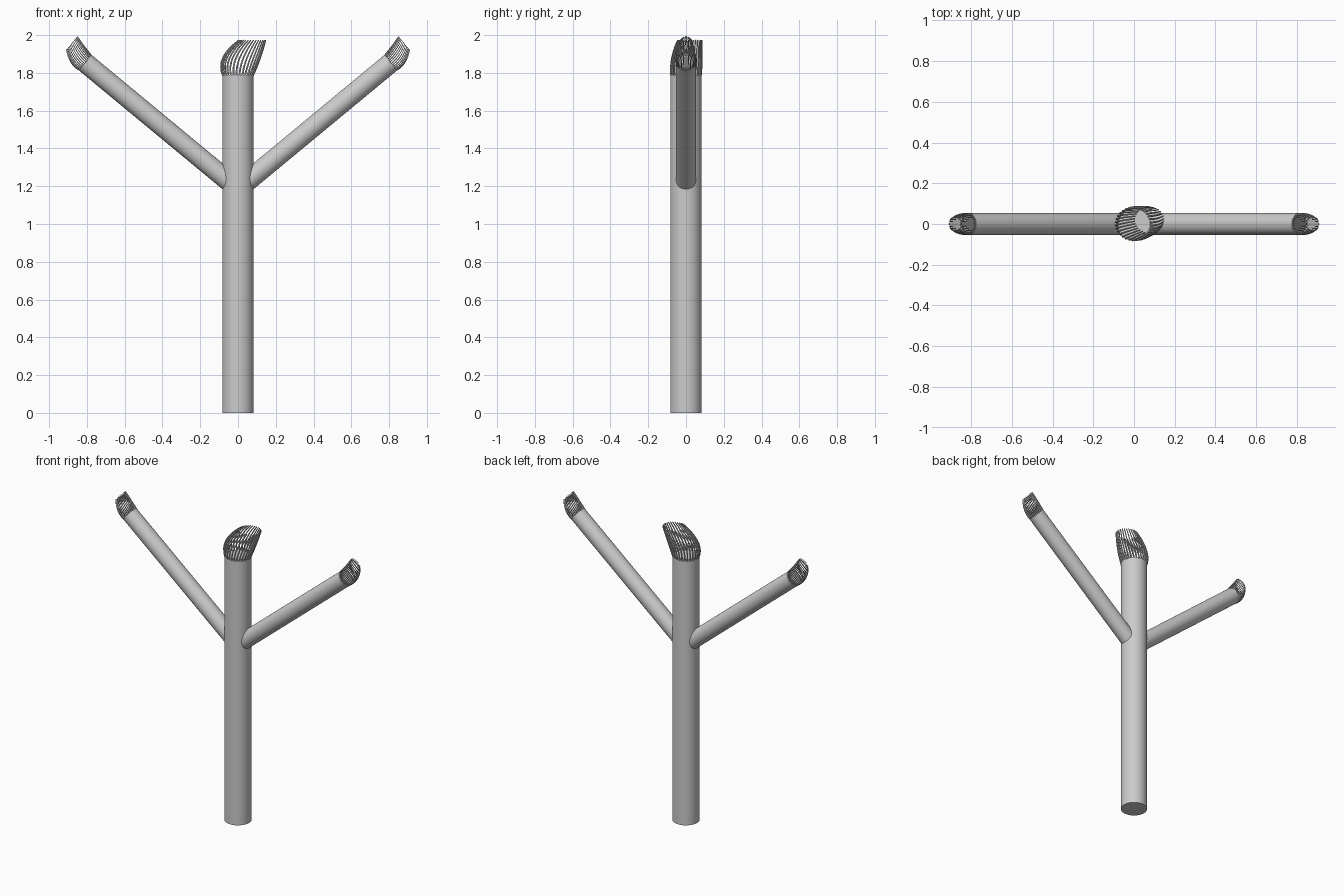
import bpy
from math import sin, cos, pi
from mathutils import Vector

if "Cube" in bpy.data.objects:
    bpy.data.objects.remove(bpy.data.objects["Cube"])

UP_Y = Vector((0, 1, 0))


def limb(name, start, end, radius):
    """Smooth capped cylinder between two points."""
    d = end - start
    bpy.ops.mesh.primitive_cylinder_add(vertices=48, radius=radius, depth=d.length,
                                        location=(start + end) / 2)
    ob = bpy.context.object
    ob.name = name
    ob.rotation_euler = d.to_track_quat('Z', 'Y').to_euler()
    bpy.ops.object.shade_smooth_by_angle(angle=0.7)
    return ob


def tuft(name, base, axis, lean, radius, bulge, pinch, side_shift, length, shift, thick, count=32):
    """Ring of thin strands that swell out, then sweep towards the lean direction."""
    side = axis.cross(lean)
    cu = bpy.data.curves.new(name, 'CURVE')
    cu.dimensions = '3D'
    cu.bevel_depth = thick
    cu.bevel_resolution = 1
    cu.use_fill_caps = True
    steps = 9
    for i in range(count):
        a = 2 * pi * (i + 0.5) / count
        sp = cu.splines.new('POLY')
        sp.points.add(steps - 1)
        for k in range(steps):
            t = k / (steps - 1)
            ru = radius * 0.96 * (1 + bulge * t - (bulge + 0.1) * t * t)
            rv = radius * 0.96 * (1 + 0.19 * t - (0.19 + pinch) * t * t)
            p = (base + axis * (length * t - 0.004)
                 + lean * (ru * cos(a) + shift * t * t)
                 + side * (rv * sin(a) + side_shift * t * t))
            sp.points[k].co = (*p, 1)
            sp.points[k].radius = 1 - 0.3 * t
    ob = bpy.data.objects.new(name, cu)
    bpy.context.collection.objects.link(ob)
    bpy.ops.object.select_all(action='DESELECT')
    ob.select_set(True)
    bpy.context.view_layer.objects.active = ob
    bpy.ops.object.convert(target='MESH')
    bpy.context.object.name = name


# Trunk with its swept tuft
top = Vector((0, 0, 1.79))
limb("trunk", Vector((0, 0, 0)), top, 0.083)
tuft("trunk_tuft", top, Vector((0, 0, 1)), Vector((1, 0, 0)), 0.083,
     1.1, 0.2, 0.02, 0.187, 0.075, 0.005)

# Mirrored branches, tufts sweeping upwards
for s, label in ((-1, "left"), (1, "right")):
    start = Vector((0, 0, 1.185))
    end = Vector((s * 0.81, 0, 1.855))
    axis = (end - start).normalized()
    lean = Vector((-s * axis.z, 0, abs(axis.x)))
    limb(label + "_branch", start, end, 0.053)
    tuft(label + "_branch_tuft", end, axis, lean, 0.053,
         0.45, 0.35, 0, 0.123, 0.035, 0.0032)
